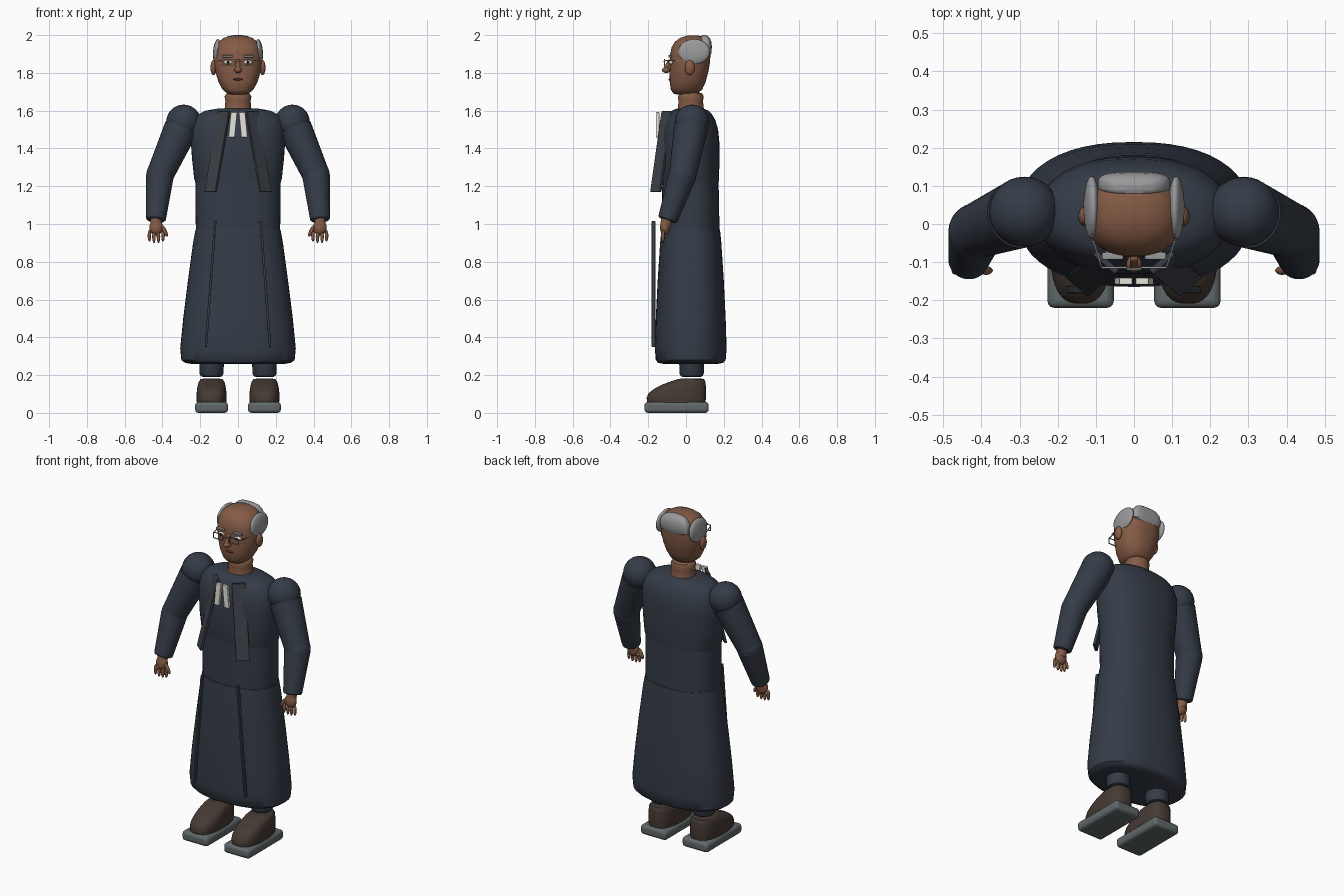
import bpy, bmesh, math
from mathutils import Vector, Matrix


def mat(name, r, g, b):
    m = bpy.data.materials.new(name)
    m.diffuse_color = (r, g, b, 1)
    return m


ROBE = mat("robe_cloth", 0.035, 0.045, 0.063)
TRIM = mat("robe_trim", 0.045, 0.052, 0.063)
SKIN = mat("skin", 0.235, 0.105, 0.06)
HAIR = mat("grey_hair", 0.32, 0.32, 0.33)
WHITE = mat("white_linen", 0.8, 0.79, 0.72)
SHOE = mat("shoe_leather", 0.06, 0.042, 0.034)
SOLE = mat("sole_rubber", 0.12, 0.14, 0.145)
DARK = mat("dark", 0.015, 0.012, 0.012)
METAL = mat("spectacle_metal", 0.3, 0.3, 0.3)
LIP = mat("lip", 0.09, 0.03, 0.025)


def finish(name, bm, m, mirror=False, bevel=0, segs=3):
    bmesh.ops.recalc_face_normals(bm, faces=bm.faces)
    me = bpy.data.meshes.new(name)
    bm.to_mesh(me)
    bm.free()
    ob = bpy.data.objects.new(name, me)
    bpy.context.collection.objects.link(ob)
    me.materials.append(m)
    if bevel:
        b = ob.modifiers.new("bevel", "BEVEL")
        b.width, b.segments = bevel, segs
    if mirror:
        ob.modifiers.new("mirror", "MIRROR")
    bpy.ops.object.select_all(action="DESELECT")
    ob.select_set(True)
    bpy.context.view_layer.objects.active = ob
    bpy.ops.object.shade_smooth_by_angle(angle=math.radians(40))
    return ob


def loft(name, rings, m, power=2.0, n=48, cx=0, mirror=False):
    """Stacked superellipse rings: (z, half width, front y, back y)."""
    bm = bmesh.new()
    loops = []
    for z, rx, y0, y1 in rings:
        loop = []
        for i in range(n):
            a = 2 * math.pi * i / n
            c, s = math.cos(a), math.sin(a)
            x = math.copysign(abs(c) ** (2 / power), c) * rx
            y = math.copysign(abs(s) ** (2 / power), s) * (y1 - y0) / 2
            loop.append(bm.verts.new((cx + x, y + (y0 + y1) / 2, z)))
        loops.append(loop)
    for a, b in zip(loops, loops[1:]):
        for i in range(n):
            bm.faces.new((a[i], a[(i + 1) % n], b[(i + 1) % n], b[i]))
    bm.faces.new(loops[0])
    bm.faces.new(loops[-1])
    return finish(name, bm, m, mirror)


def ball(name, loc, radii, m, mirror=False, rot=Matrix(), seg=32):
    bm = bmesh.new()
    M = Matrix.Translation(loc) @ rot @ Matrix.Diagonal((*radii, 1))
    bmesh.ops.create_uvsphere(bm, u_segments=seg, v_segments=seg // 2, radius=1, matrix=M)
    return finish(name, bm, m, mirror)


def limb(name, a, b, ra, rb, m, bevel=0, seg=32):
    a, b = Vector(a), Vector(b)
    bm = bmesh.new()
    M = Matrix.Translation((a + b) / 2) @ (b - a).to_track_quat("Z", "Y").to_matrix().to_4x4()
    bmesh.ops.create_cone(bm, cap_ends=True, segments=seg, radius1=ra, radius2=rb,
                          depth=(b - a).length, matrix=M)
    return finish(name, bm, m, True, bevel)


def slab(name, top, bottom, width, depth, m, bevel=0.003, mirror=True):
    """Strip from top to bottom with given half-width and half-depth vectors."""
    bm = bmesh.new()
    w, d = Vector(width), Vector(depth)
    ends = [[bm.verts.new(Vector(p) + w * s + d * t)
             for s, t in ((-1, -1), (1, -1), (1, 1), (-1, 1))] for p in (bottom, top)]
    lo, hi = ends
    for i in range(4):
        j = (i + 1) % 4
        bm.faces.new((lo[i], lo[j], hi[j], hi[i]))
    bm.faces.new(lo)
    bm.faces.new(hi)
    return finish(name, bm, m, mirror, bevel)


# Robe: skirt, waist and chest
loft("robe_skirt", [(0.26, 0.25, -0.12, 0.17), (0.265, 0.28, -0.148, 0.197),
                    (0.28, 0.30, -0.16, 0.21), (0.34, 0.306, -0.165, 0.215),
                    (0.5, 0.29, -0.16, 0.21), (0.7, 0.265, -0.15, 0.20),
                    (0.9, 0.238, -0.137, 0.187), (0.97, 0.225, -0.13, 0.18)], ROBE, 2.3)
loft("robe_waist", [(0.93, 0.222, -0.127, 0.178), (1.1, 0.226, -0.127, 0.175),
                    (1.25, 0.226, -0.125, 0.172)], ROBE, 2.3)
loft("robe_chest", [(1.18, 0.215, -0.12, 0.168), (1.24, 0.232, -0.127, 0.175),
                    (1.34, 0.243, -0.132, 0.177), (1.44, 0.25, -0.13, 0.176),
                    (1.5, 0.25, -0.122, 0.17), (1.55, 0.236, -0.108, 0.155),
                    (1.58, 0.212, -0.093, 0.138), (1.6, 0.17, -0.075, 0.118),
                    (1.612, 0.10, -0.045, 0.09)], ROBE, 2.3)

# Robe trim: lapels, front folds and the pair of neck bands
slab("lapel", (0.073, -0.10, 1.597), (0.145, -0.16, 1.17), (0.029, 0.025, 0), (0.005, -0.006, 0), TRIM)
slab("front_fold", (0.12, -0.172, 1.015), (0.17, -0.172, 0.35), (0.006, 0, 0), (0, 0.01, 0), TRIM, 0.002)
slab("neck_band", (0.021, -0.15, 1.592), (0.034, -0.15, 1.458), (0.017, 0, 0), (0, 0.009, 0), WHITE)

# Arms
SH, EL, WR = (0.288, 0.032, 1.54), (0.413, -0.018, 1.26), (0.435, -0.098, 1.02)
ball("shoulder", SH, (0.092, 0.092, 0.092), ROBE, True)
limb("upper_sleeve", (0.302, 0.026, 1.505), EL, 0.09, 0.072, ROBE)
ball("elbow", EL, (0.073, 0.073, 0.073), ROBE, True)
limb("lower_sleeve", EL, WR, 0.074, 0.052, ROBE, 0.01)

# Hands
ball("palm", (0.433, -0.112, 0.982), (0.036, 0.026, 0.042), SKIN, True, seg=24)
limb("wrist", (0.434, -0.1, 1.04), (0.433, -0.11, 0.98), 0.03, 0.028, SKIN, seg=20)
for i in range(4):
    x = 0.403 + 0.02 * i
    tip = 0.903 if i in (1, 2) else 0.91
    ball("finger", (x + (i - 1.5) * 0.004, -0.122, (tip + 0.965) / 2),
         (0.0095, 0.0105, (0.965 - tip) / 2 + 0.004), SKIN, True, seg=12)
ball("thumb", (0.388, -0.122, 0.963), (0.011, 0.012, 0.034), SKIN, True,
     Matrix.Rotation(0.45, 4, "Y"), 12)

# Legs, shoes and soles
loft("trouser_leg", [(0.19, 0.045, -0.015, 0.075), (0.195, 0.057, -0.028, 0.088),
                     (0.21, 0.064, -0.035, 0.095), (0.33, 0.066, -0.037, 0.097)],
     ROBE, cx=0.14, mirror=True, n=32)
loft("shoe", [(0.055, 0.078, -0.205, 0.103), (0.08, 0.08, -0.209, 0.106),
              (0.105, 0.079, -0.197, 0.106), (0.13, 0.076, -0.165, 0.106),
              (0.15, 0.072, -0.125, 0.104), (0.167, 0.067, -0.08, 0.102),
              (0.178, 0.058, -0.045, 0.095), (0.182, 0.04, -0.02, 0.08)],
     SHOE, 2.7, cx=0.14, mirror=True)
slab("shoe_sole", (0.14, -0.05, 0.058), (0.14, -0.05, 0), (0.087, 0, 0), (0, 0.17, 0), SOLE, 0.018)

# Neck and head
loft("neck", [(1.585, 0.078, -0.05, 0.102), (1.615, 0.07, -0.042, 0.094), (1.65, 0.067, -0.04, 0.09),
              (1.675, 0.071, -0.043, 0.094), (1.69, 0.062, -0.035, 0.087), (1.698, 0.04, -0.01, 0.065)], SKIN, n=32)
loft("head", [(1.686, 0.035, -0.05, 0.03), (1.692, 0.058, -0.068, 0.06), (1.71, 0.08, -0.08, 0.085),
              (1.75, 0.103, -0.086, 0.103), (1.80, 0.118, -0.087, 0.117), (1.85, 0.126, -0.086, 0.126),
              (1.90, 0.126, -0.084, 0.13), (1.935, 0.119, -0.076, 0.127), (1.965, 0.102, -0.058, 0.117),
              (1.985, 0.076, -0.032, 0.1), (1.996, 0.042, 0, 0.075), (1.999, 0.012, 0.025, 0.05)], SKIN, 2.3)
ball("ear", (0.13, 0.02, 1.828), (0.016, 0.026, 0.04), SKIN, True, seg=20)

# Hair: side tufts and a band across the back of the crown
ball("side_hair", (0.111, 0.043, 1.912), (0.021, 0.083, 0.067), HAIR, True, Matrix.Rotation(-0.08, 4, "Y"))
loft("back_hair", [(1.893, 0.06, 0.09, 0.128), (1.905, 0.09, 0.078, 0.135), (1.94, 0.095, 0.072, 0.137),
                   (1.965, 0.088, 0.073, 0.134), (1.985, 0.07, 0.076, 0.126), (1.995, 0.05, 0.08, 0.115),
                   (2.0, 0.02, 0.09, 0.105)], HAIR, 3)

# Face
ball("eye", (0.052, -0.077, 1.856), (0.024, 0.014, 0.012), WHITE, True, seg=20)
ball("iris", (0.052, -0.088, 1.856), (0.009, 0.005, 0.009), DARK, True, seg=16)
slab("eyebrow", (0.056, -0.084, 1.894), (0.056, -0.084, 1.882), (0.028, 0, 0), (0, 0.009, 0), HAIR)
slab("nose_bridge", (0, -0.082, 1.87), (0, -0.112, 1.815), (0.011, 0, 0), (0, 0.013, 0), SKIN, 0.005, False)
ball("nose_tip", (0, -0.105, 1.815), (0.02, 0.022, 0.016), SKIN, seg=20)
ball("mouth", (0, -0.085, 1.766), (0.026, 0.007, 0.006), LIP, seg=20)

# Spectacles: two rectangular rims, bridge and side arms
RY = -0.114
for z in (1.838, 1.872):
    slab("rim_bar", (0.052, RY, z + 0.002), (0.052, RY, z - 0.002), (0.034, 0, 0), (0, 0.003, 0), METAL, 0.001)
for x in (0.02, 0.084):
    slab("rim_post", (x, RY, 1.872), (x, RY, 1.838), (0.002, 0, 0), (0, 0.003, 0), METAL, 0.001)
slab("spectacle_bridge", (0, RY - 0.004, 1.864), (0, RY - 0.004, 1.86), (0.02, 0, 0), (0, 0.003, 0), METAL, 0.001, False)
slab("spectacle_arm", (0.085, RY, 1.866), (0.124, 0.01, 1.862), (0.002, 0, 0), (0, 0, 0.002), METAL, 0)
